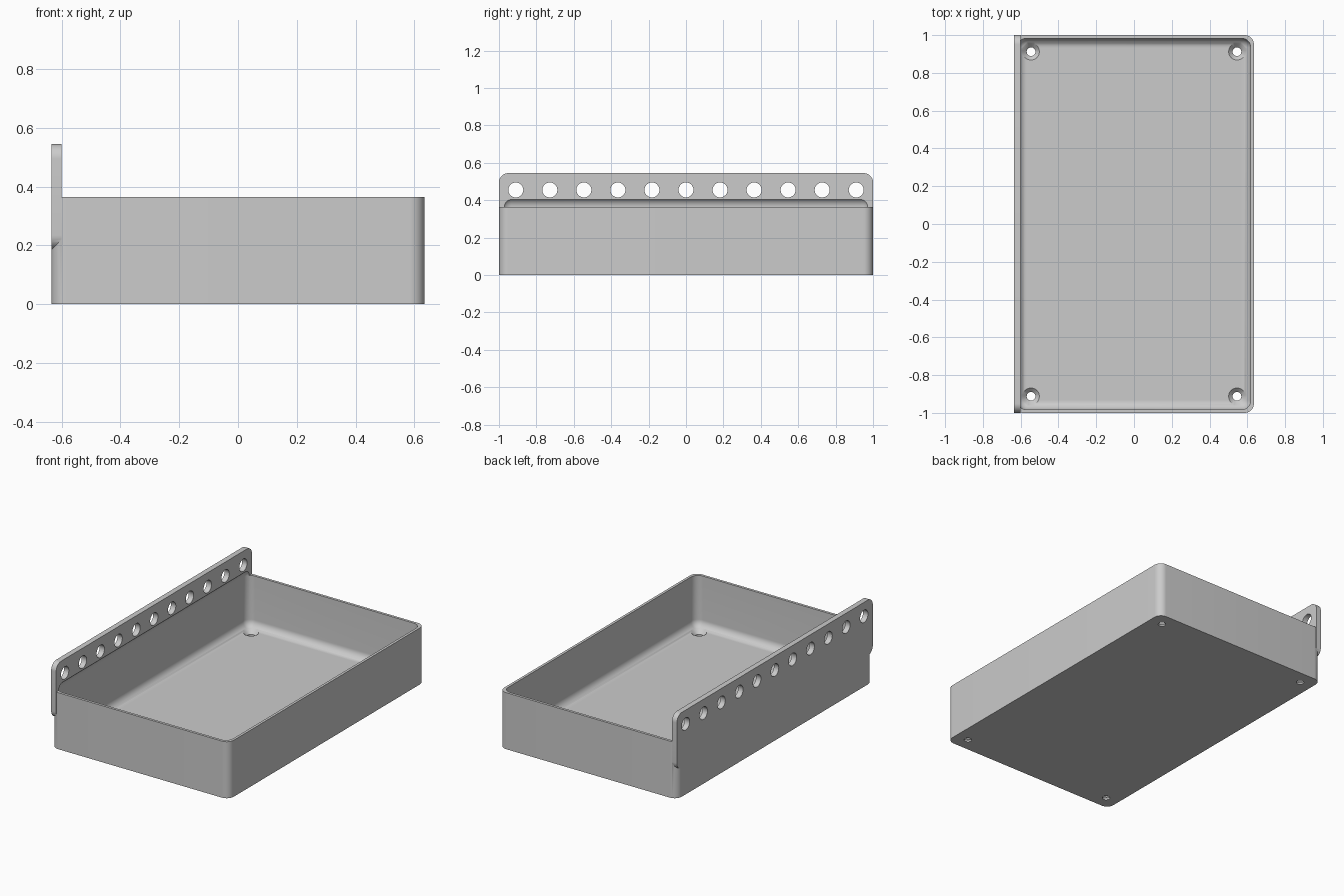
import bpy, bmesh, math
from mathutils import Matrix, Vector

if "Cube" in bpy.data.objects:
    bpy.data.objects.remove(bpy.data.objects["Cube"])

HX, HY, RIM = 0.635, 1.0, 0.365      # tray half sizes and rim height
WALL, FLOOR, R = 0.017, 0.032, 0.05  # wall, floor thickness, corner radius
PLATE_X = -0.6                       # inner face of the mounting plate

grey = bpy.data.materials.new("plain_grey")
grey.use_nodes = True
grey.diffuse_color = (0.6, 0.6, 0.6, 1)
grey.node_tree.nodes["Principled BSDF"].inputs["Base Color"].default_value = (0.6, 0.6, 0.6, 1)


def make_object(name, bm):
    bmesh.ops.recalc_face_normals(bm, faces=bm.faces)
    mesh = bpy.data.meshes.new(name)
    bm.to_mesh(mesh)
    bm.free()
    mesh.materials.append(grey)
    obj = bpy.data.objects.new(name, mesh)
    bpy.context.scene.collection.objects.link(obj)
    return obj


def rounded_box(name, low, high, round_axis=None):
    """Box with edges along one axis rounded, or every edge if no axis is given."""
    low, high = Vector(low), Vector(high)
    bm = bmesh.new()
    bmesh.ops.create_cube(bm, size=1)
    bmesh.ops.scale(bm, vec=high - low, verts=bm.verts)
    bmesh.ops.translate(bm, vec=(low + high) / 2, verts=bm.verts)
    edges = [e for e in bm.edges if round_axis is None
             or abs((e.verts[0].co - e.verts[1].co)[round_axis]) > 1e-4]
    bmesh.ops.bevel(bm, geom=edges, offset=R, offset_type='OFFSET', segments=12,
                    profile=0.5, affect='EDGES', clamp_overlap=False)
    return make_object(name, bm)


def round_cutters(name, centres, r1, r2, depth, turn=Matrix()):
    """One mesh of repeated cylinders or cones."""
    bm = bmesh.new()
    for c in centres:
        bmesh.ops.create_cone(bm, cap_ends=True, segments=40, radius1=r1, radius2=r2,
                              depth=depth, matrix=Matrix.Translation(c) @ turn)
    return make_object(name, bm)


def combine(target, tool, operation):
    mod = target.modifiers.new(operation.lower(), 'BOOLEAN')
    mod.operation, mod.object, mod.solver = operation, tool, 'EXACT'
    bpy.context.view_layer.objects.active = target
    bpy.ops.object.modifier_apply(modifier=mod.name)
    bpy.data.objects.remove(tool)


# Tray body and upright mounting plate
tray = rounded_box("tray_with_mounting_plate", (-HX, -HY, 0), (HX, HY, RIM), 2)
plate = rounded_box("mounting_plate", (-HX, -HY, 0.185), (PLATE_X, HY, 0.545), 0)
combine(tray, plate, 'UNION')

# Hollow, whose rounded top scoops into the plate above the rim
hollow = rounded_box("hollow", (WALL - HX, WALL - HY, FLOOR), (HX - WALL, HY - WALL, RIM + R))
combine(tray, hollow, 'DIFFERENCE')

# Row of holes through the plate
row = [(PLATE_X, 0.182 * i, 0.455) for i in range(-5, 6)]
combine(tray, round_cutters("plate_holes", row, 0.04, 0.04, 0.2,
                            Matrix.Rotation(math.pi / 2, 4, 'Y')), 'DIFFERENCE')

# Countersunk screw holes in the floor corners
corners = [(x, y, 0.025) for x in (-0.545, 0.545) for y in (-0.912, 0.912)]
combine(tray, round_cutters("screw_holes", corners, 0.023, 0.023, 0.1), 'DIFFERENCE')
combine(tray, round_cutters("countersinks", corners, 0.022, 0.052, 0.03), 'DIFFERENCE')

bpy.ops.object.select_all(action='DESELECT')
tray.select_set(True)
bpy.context.view_layer.objects.active = tray
bpy.ops.object.shade_smooth_by_angle(angle=math.radians(30))
